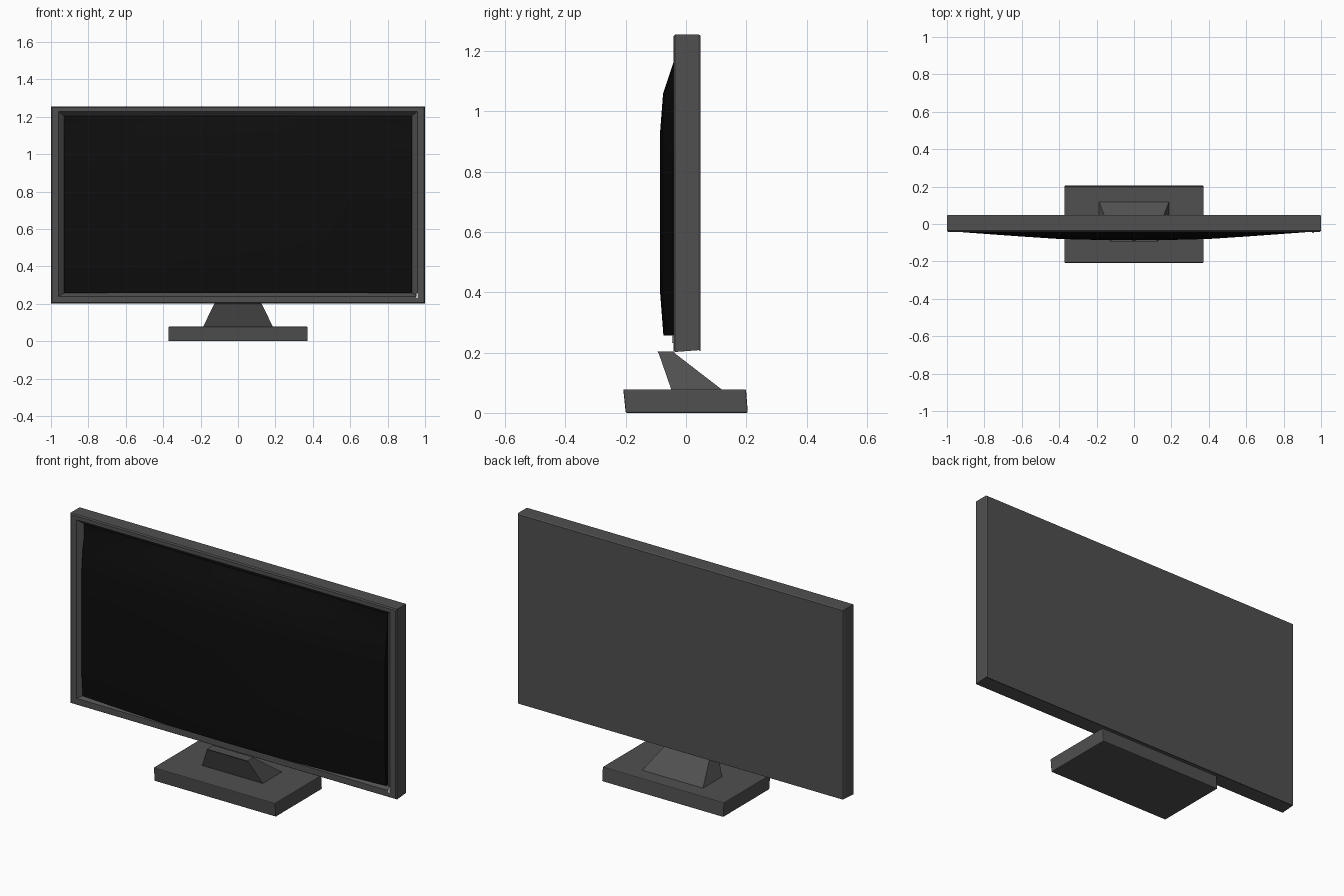
import bpy, bmesh

if "Cube" in bpy.data.objects:
    bpy.data.objects.remove(bpy.data.objects["Cube"])


def material(name, v):
    m = bpy.data.materials.new(name)
    m.diffuse_color = (v, v, v, 1)
    m.use_nodes = True
    m.node_tree.nodes["Principled BSDF"].inputs["Base Color"].default_value = m.diffuse_color
    return m


DARK = material("dark_plastic", 0.08)
BLACK = material("black_screen", 0.004)
LIGHT = material("light_button", 0.6)


def finish(name, bm, mat, bevel=0.0):
    bmesh.ops.recalc_face_normals(bm, faces=bm.faces)
    me = bpy.data.meshes.new(name)
    bm.to_mesh(me)
    bm.free()
    me.materials.append(mat)
    ob = bpy.data.objects.new(name, me)
    bpy.context.collection.objects.link(ob)
    if bevel:
        b = ob.modifiers.new("bevel", 'BEVEL')
        b.width = bevel
        b.segments = 2
        b.limit_method = 'ANGLE'
    return ob


def loft(name, rings, mat, cap_end=True, bevel=0.0):
    """Bridge a list of four-cornered rings, capping the ends."""
    bm = bmesh.new()
    vs = [[bm.verts.new(p) for p in r] for r in rings]
    for a, b in zip(vs, vs[1:]):
        for i in range(4):
            j = (i + 1) % 4
            bm.faces.new((a[i], a[j], b[j], b[i]))
    bm.faces.new(vs[0])
    if cap_end:
        bm.faces.new(vs[-1])
    return finish(name, bm, mat, bevel)


def upright(hx, z0, z1, y):
    return [(-hx, y, z0), (hx, y, z0), (hx, y, z1), (-hx, y, z1)]


def level(hx, y0, y1, z):
    return [(-hx, y0, z), (hx, y0, z), (hx, y1, z), (-hx, y1, z)]


# Housing: back, sides, front bezel and the sloped inner rim
loft("housing", [
    upright(0.996, 0.204, 1.251, 0.048),
    upright(1.0, 0.208, 1.255, 0.042),
    upright(1.0, 0.202, 1.255, -0.036),
    upright(0.994, 0.206, 1.249, -0.042),
    upright(0.96, 0.24, 1.228, -0.042),
    upright(0.93, 0.257, 1.205, -0.015),
    upright(0.93, 0.257, 1.205, 0.02),
], DARK)

# Screen: gently domed sheet with a skirt running back into the housing
half = [(0, 0), (0.2, 0.002), (0.4, 0.007), (0.6, 0.020), (0.78, 0.033), (0.93, 0.044)]
xs = [(-x, d) for x, d in half[:0:-1]] + half
zs = [(0.257, 0.012), (0.4, 0.001), (0.55, 0), (0.75, 0), (0.93, 0.001),
      (1.06, 0.011), (1.14, 0.038), (1.205, 0.06)]
bm = bmesh.new()
grid = [[bm.verts.new((x, min(-0.018, -0.087 + dx + dz), z)) for x, dx in xs] for z, dz in zs]
for r0, r1 in zip(grid, grid[1:]):
    for i in range(len(xs) - 1):
        bm.faces.new((r0[i], r0[i + 1], r1[i + 1], r1[i]))
edge = [e for e in bm.edges if e.is_boundary]
ext = bmesh.ops.extrude_edge_only(bm, edges=edge)["geom"]
for v in ext:
    if isinstance(v, bmesh.types.BMVert):
        v.co.y = 0.0
screen = finish("screen", bm, BLACK)
bpy.context.view_layer.objects.active = screen
screen.select_set(True)
bpy.ops.object.shade_smooth_by_angle(angle=0.6)

# Power button in the lower right corner
loft("power_button", [level(0.006, -0.047, -0.038, 0.232),
                      level(0.006, -0.047, -0.038, 0.258)], LIGHT).location.x = 0.957

# Neck leaning forward from the base to the housing
loft("neck", [level(0.188, -0.048, 0.122, 0.075),
              level(0.128, -0.090, -0.035, 0.196),
              level(0.124, -0.095, -0.040, 0.203)], DARK)

# Base with sloping front and back
loft("base", [level(0.372, -0.2, 0.205, 0.0),
              level(0.372, -0.208, 0.199, 0.078)], DARK, bevel=0.004)
